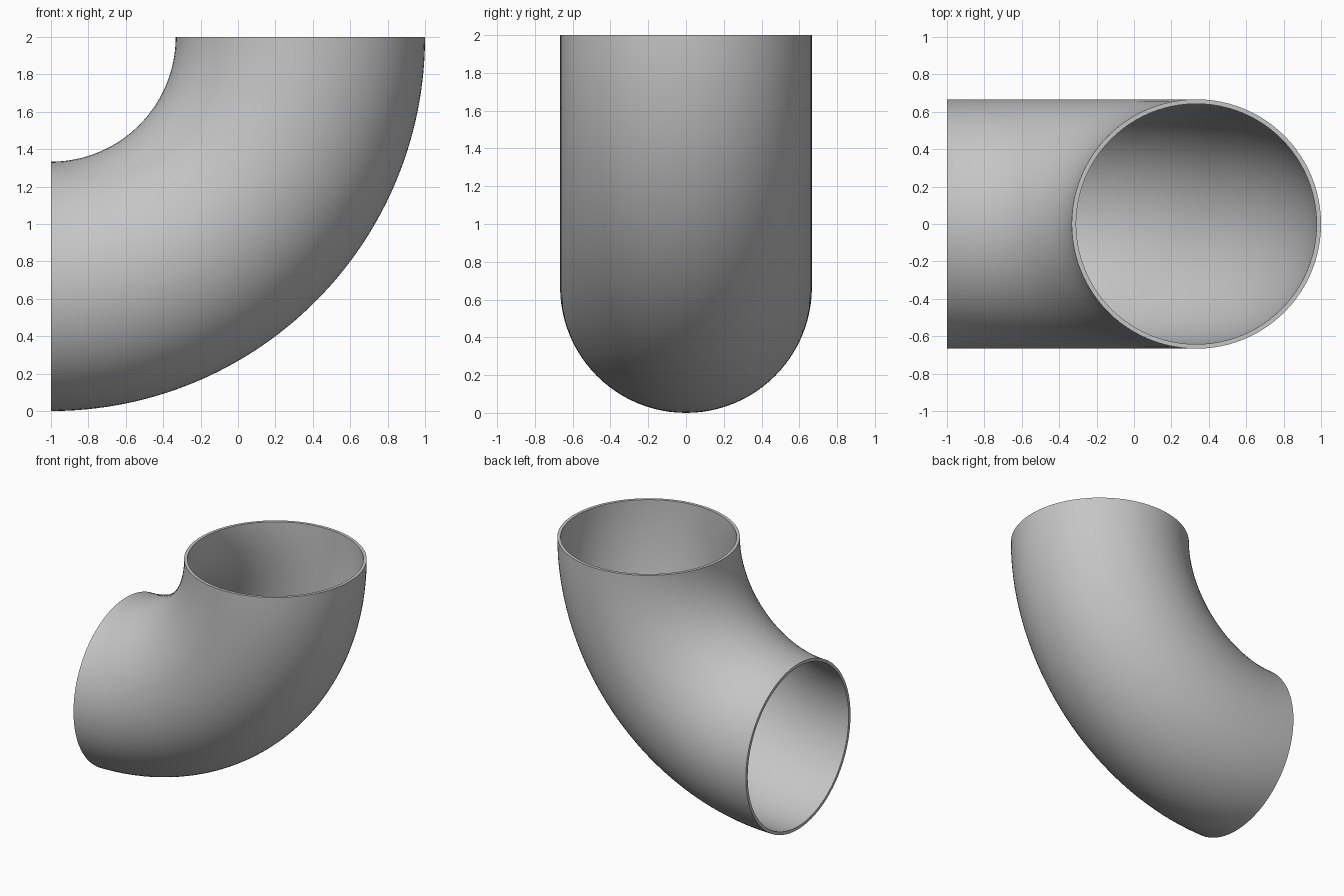
import bpy
import bmesh
from math import sin, cos, pi, radians
from mathutils import Vector

cube = bpy.data.objects.get("Cube")
if cube:
    bpy.data.objects.remove(cube, do_unlink=True)

BEND = 4 / 3          # radius of the bend's centre line
OUTER = 2 / 3         # outer pipe radius
INNER = OUTER - 0.024
SIDES, STEPS = 96, 64
PIVOT = Vector((-1, 0, 2))

# Plain grey steel
steel = bpy.data.materials.new("grey_steel")
steel.use_nodes = True
grey = (0.56, 0.56, 0.56, 1)
steel.diffuse_color = grey
steel.node_tree.nodes["Principled BSDF"].inputs["Base Color"].default_value = grey

bm = bmesh.new()


def ring(angle, radius):
    """One circle of the pipe, at an angle round the bend."""
    out = Vector((sin(angle), 0, -cos(angle)))
    side = Vector((0, 1, 0))
    centre = PIVOT + out * BEND
    turns = [2 * pi * i / SIDES for i in range(SIDES)]
    return [bm.verts.new(centre + radius * (out * cos(t) + side * sin(t))) for t in turns]


def bridge(a, b):
    """Join two rings with a band of quads."""
    for i in range(SIDES):
        j = (i + 1) % SIDES
        bm.faces.new((a[i], a[j], b[j], b[i]))


# Outer skin, then inner skin back again, closed by a flat rim at each end
angles = [pi / 2 * s / STEPS for s in range(STEPS + 1)]
rings = [ring(a, OUTER) for a in angles]
rings += [ring(a, INNER) for a in reversed(angles)]
for k, current in enumerate(rings):
    bridge(current, rings[(k + 1) % len(rings)])
bmesh.ops.recalc_face_normals(bm, faces=bm.faces)

mesh = bpy.data.meshes.new("pipe_elbow")
bm.to_mesh(mesh)
bm.free()
mesh.materials.append(steel)
elbow = bpy.data.objects.new("pipe_elbow", mesh)
bpy.context.collection.objects.link(elbow)

# Smooth walls, crisp rims
bpy.ops.object.select_all(action='DESELECT')
elbow.select_set(True)
bpy.context.view_layer.objects.active = elbow
bpy.ops.object.shade_smooth_by_angle(angle=radians(30))
